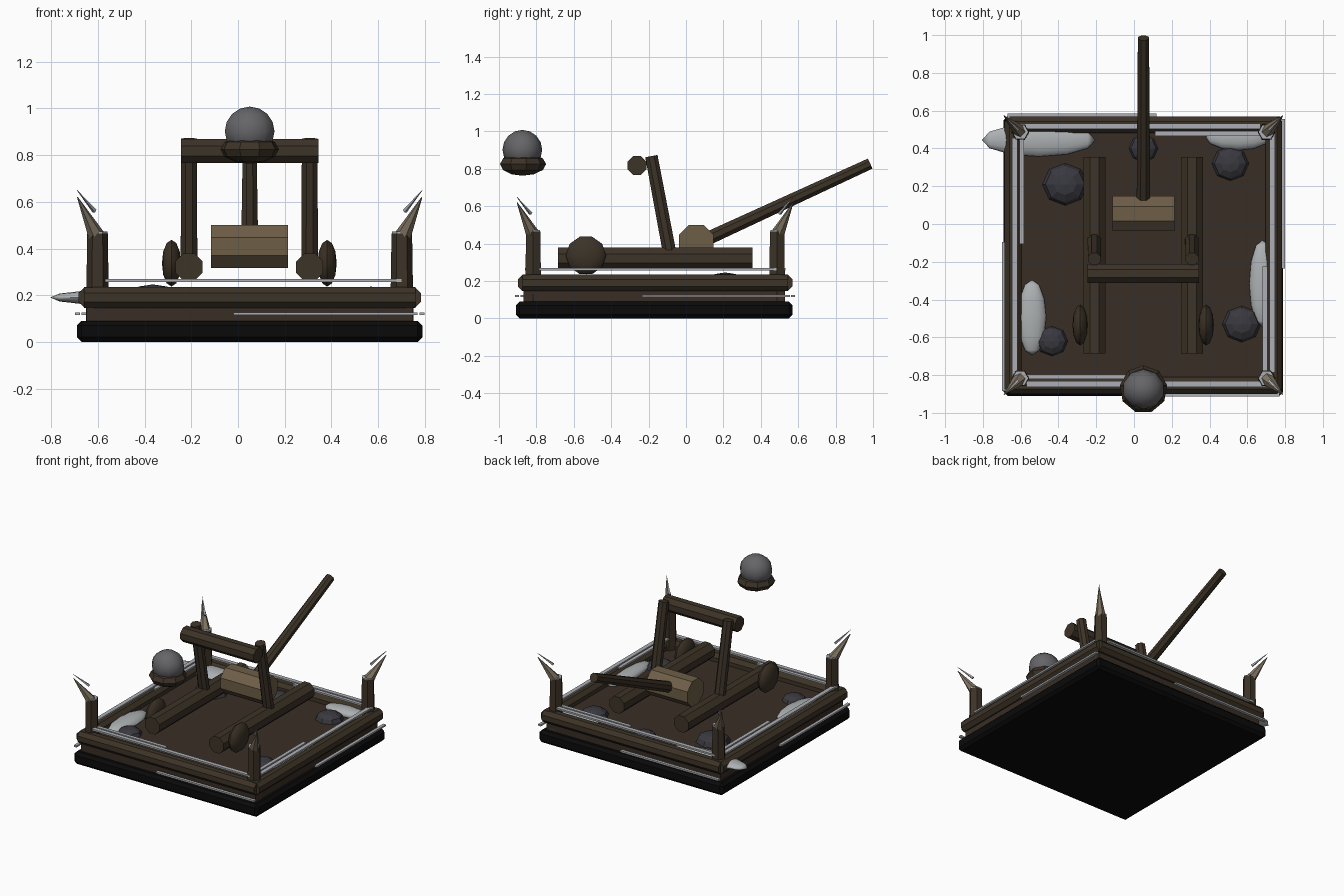
import bpy
import math
from mathutils import Vector, Matrix

if "Cube" in bpy.data.objects:
    bpy.data.objects.remove(bpy.data.objects["Cube"])


def material(name, r, g, b):
    m = bpy.data.materials.new(name)
    m.use_nodes = True
    m.diffuse_color = (r, g, b, 1)
    m.node_tree.nodes["Principled BSDF"].inputs["Base Color"].default_value = (r, g, b, 1)
    return m


WOOD = material("brown wood", 0.046, 0.033, 0.02)
EARTH = material("brown earth", 0.04, 0.027, 0.018)
BLACK = material("black base", 0.003, 0.003, 0.003)
TAN = material("tan wood", 0.155, 0.112, 0.063)
STONE = material("grey stone", 0.13, 0.13, 0.137)
SLATE = material("dark slate", 0.04, 0.04, 0.049)
SILVER = material("silver metal", 0.42, 0.43, 0.46)
SNOW = material("pale snow", 0.42, 0.44, 0.45)
HORN = material("bone horn", 0.22, 0.18, 0.125)

CX, CY = 0.05, -0.165      # middle of the platform
POST = 0.652               # post offset from the middle
FLOOR = 0.18


def finish(name, mat):
    ob = bpy.context.object
    ob.name = ob.data.name = name
    ob.data.materials.append(mat)
    return ob


def box(name, loc, size, mat, bevel=0):
    bpy.ops.mesh.primitive_cube_add(size=1, location=loc)
    ob = finish(name, mat)
    ob.data.transform(Matrix.Diagonal((*size, 1)))
    if bevel:
        mod = ob.modifiers.new("bevel", "BEVEL")
        mod.width, mod.segments = bevel, 1
    return ob


def log(name, start, end, r1, r2, mat, sides=8):
    """Tapered many-sided pole between two points."""
    a, b = Vector(start), Vector(end)
    bpy.ops.mesh.primitive_cone_add(vertices=sides, radius1=r1, radius2=r2,
                                    depth=(b - a).length, location=(a + b) / 2)
    ob = finish(name, mat)
    ob.data.transform(Matrix.Rotation(math.pi / sides, 4, "Z"))
    ob.rotation_euler = (b - a).to_track_quat("Z", "Y").to_euler()
    return ob


def ball(name, loc, size, mat, segments=8, rings=6, axis=None, smooth=False):
    bpy.ops.mesh.primitive_uv_sphere_add(segments=segments, ring_count=rings,
                                         radius=1, location=loc)
    ob = finish(name, mat)
    if axis:
        ob.data.transform(Matrix.Rotation(math.pi / 2, 4, axis))
    ob.data.transform(Matrix.Diagonal((*size, 1)))
    if smooth:
        bpy.ops.object.shade_smooth_by_angle(angle=math.radians(60))
    return ob


# Platform
box("base_slab", (CX, CY - 0.005, 0.045), (1.48, 1.48, 0.09), BLACK, 0.02)
box("floor_deck", (CX, CY - 0.005, 0.135), (1.4, 1.4, 0.09), EARTH)

# Four sides, each turned a quarter around the middle
SIDES = ("front", "right", "back", "left")
for i, side in enumerate(SIDES):
    def turned(x, y, z, i=i):
        p = Matrix.Rotation(i * math.pi / 2, 4, "Z") @ Vector((x, y, z))
        return p + Vector((CX, CY, 0))

    def strip(name, x1, x2, y, z, width):
        ob = box(name, turned((x1 + x2) / 2, y, z), (x2 - x1, width, 0.012), SILVER)
        ob.rotation_euler.z = i * math.pi / 2

    # Border log
    log(side + "_border_log", turned(-0.71, -0.69, 0.19), turned(0.71, -0.69, 0.19),
        0.048, 0.048, WOOD)
    # Metal strips above and below it
    strip(side + "_upper_strip", -0.62, 0.65, -0.682, 0.263, 0.03)
    strip(side + "_inner_strip", -0.62, -0.06, -0.644, 0.263, 0.025)
    strip(side + "_lower_strip", -0.07, 0.72, -0.738, 0.12, 0.022)

    # Corner post with metal cap, horn and blade
    log(side + "_post", turned(-POST, -POST, 0.09), turned(-POST, -POST, 0.465),
        0.05, 0.044, WOOD, 6)
    log(side + "_post_cap", turned(-POST, -POST, 0.465), turned(-POST, -POST, 0.472),
        0.042, 0.042, SILVER, 6)
    log(side + "_horn", turned(-POST - 0.005, -POST - 0.005, 0.455),
        turned(-0.738, -0.738, 0.62), 0.036, 0.002, HORN, 6)
    log(side + "_blade", turned(-0.665, -0.665, 0.56), turned(-0.74, -0.74, 0.65),
        0.01, 0.001, SILVER, 4)

# Sledge runners, wheels and uprights
for side, x, wheel in (("right", -0.21, -0.285), ("left", 0.307, 0.382)):
    log(side + "_runner", (x, -0.685, 0.32), (x, 0.355, 0.32), 0.063, 0.063, WOOD)
    ball(side + "_wheel", (wheel, -0.535, 0.337), (0.041, 0.108, 0.105), WOOD,
         10, 6, "Y", True)
    log(side + "_upright", (x, -0.08, 0.31), (x, -0.185, 0.868), 0.039, 0.036, WOOD)

log("cross_beam", (-0.245, -0.262, 0.818), (0.345, -0.262, 0.818), 0.055, 0.055, WOOD)

# Winding drum and throwing arm
log("drum", (-0.115, 0.055, 0.408), (0.215, 0.055, 0.408), 0.1, 0.1, TAN)
log("throwing_arm", (0.05, 0.1, 0.42), (0.05, 0.985, 0.828), 0.039, 0.032, WOOD)

# Bucket with its shot
ball("bucket", (0.05, -0.875, 0.825), (0.127, 0.127, 0.062), WOOD, 9, 6)
ball("shot", (0.05, -0.875, 0.902), (0.112, 0.106, 0.106), STONE, 10, 8, None, True)

# Boulders sunk in the floor
for x, y, r in ((-0.365, 0.21, 0.12), (0.51, 0.32, 0.098), (0.57, -0.53, 0.103),
                (-0.435, -0.62, 0.085), (0.05, 0.4, 0.077)):
    ball("boulder", (x, y, FLOOR), (r, r * 0.93, r * 0.55), SLATE)

# Snow patches
for x, y, rx, ry in ((-0.505, 0.445, 0.3, 0.088), (0.55, 0.46, 0.17, 0.07),
                     (0.68, -0.315, 0.07, 0.23), (-0.54, -0.495, 0.075, 0.2)):
    ball("snow_patch", (x, y, 0.19), (rx, ry, 0.034), SNOW, 12, 6,
         "Y" if rx > ry else "X", True)
